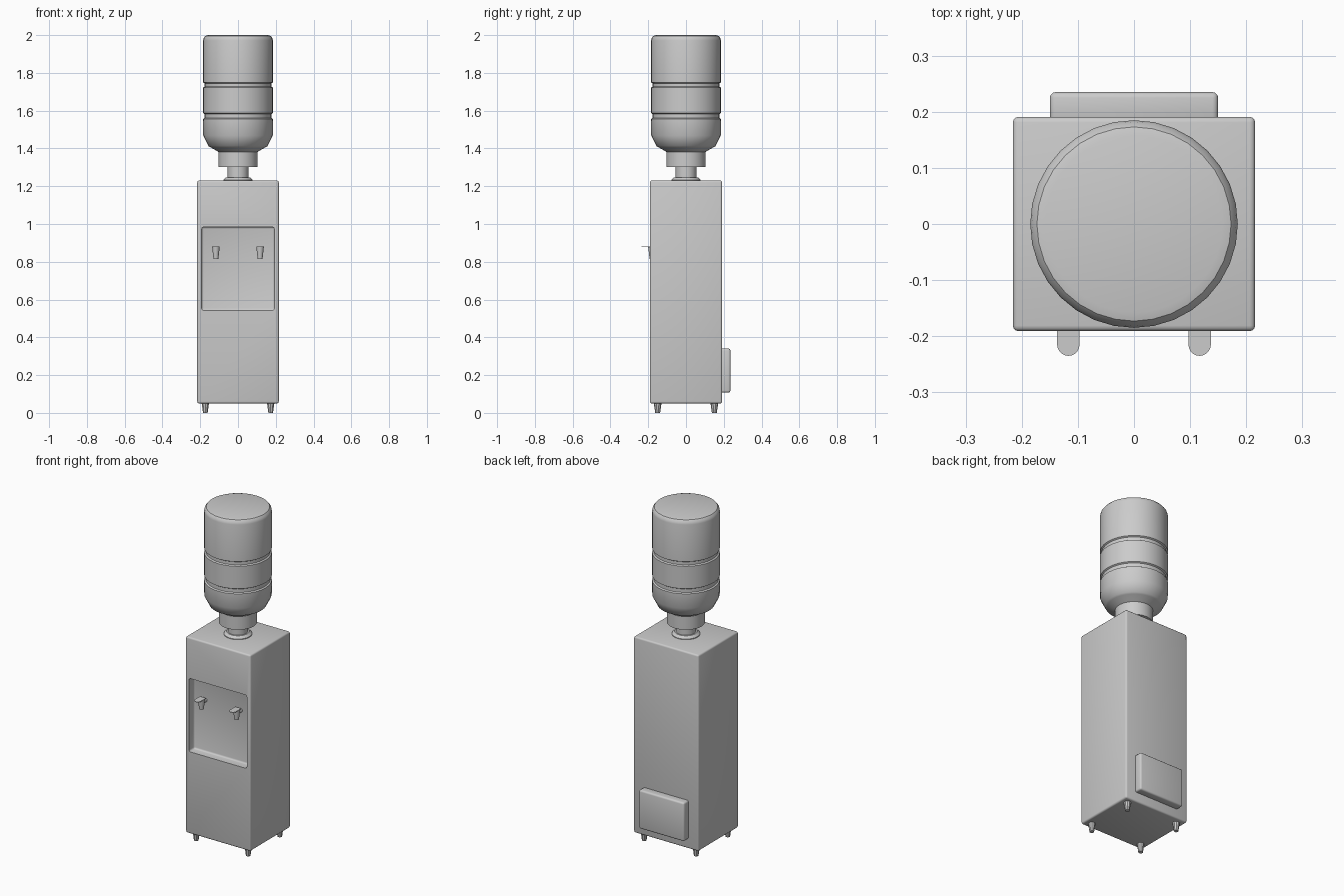
import bpy, bmesh, math
from mathutils import Matrix, Vector

if "Cube" in bpy.data.objects:
    bpy.data.objects.remove(bpy.data.objects["Cube"])


def finish(bm, name, angle=35):
    bmesh.ops.recalc_face_normals(bm, faces=bm.faces)
    mesh = bpy.data.meshes.new(name)
    bm.to_mesh(mesh)
    bm.free()
    ob = bpy.data.objects.new(name, mesh)
    bpy.context.collection.objects.link(ob)
    smooth(ob, angle)
    return ob


def smooth(ob, angle=35):
    bpy.ops.object.select_all(action='DESELECT')
    ob.select_set(True)
    bpy.context.view_layer.objects.active = ob
    bpy.ops.object.shade_smooth_by_angle(angle=math.radians(angle))


def rounded_box(name, lo, hi, radius, segments=3):
    lo, hi = Vector(lo), Vector(hi)
    bm = bmesh.new()
    bmesh.ops.create_cube(bm, size=1)
    for v in bm.verts:
        v.co = Vector([(lo[i] + hi[i]) / 2 + v.co[i] * (hi[i] - lo[i]) for i in range(3)])
    bmesh.ops.bevel(bm, geom=bm.edges[:], offset=radius, segments=segments,
                    profile=0.5, affect='EDGES')
    return finish(bm, name)


def lathe(name, profile, sides=32):
    bm = bmesh.new()
    rings = [[bm.verts.new((r * math.cos(2 * math.pi * k / sides),
                            r * math.sin(2 * math.pi * k / sides), z))
              for k in range(sides)] for r, z in profile]
    for a, b in zip(rings, rings[1:]):
        for k in range(sides):
            n = (k + 1) % sides
            bm.faces.new((a[k], a[n], b[n], b[k]))
    bm.faces.new(rings[0])
    bm.faces.new(rings[-1])
    return finish(bm, name)


def add_cone(bm, r_low, r_high, depth, matrix, sides):
    bmesh.ops.create_cone(bm, cap_ends=True, segments=sides, radius1=r_low,
                          radius2=r_high, depth=depth, matrix=matrix)


# Cabinet with the dispensing recess cut into its front
cabinet = rounded_box("cabinet", (-0.216, -0.191, 0.05), (0.216, 0.191, 1.23), 0.01)
cutter = rounded_box("recess_cutter", (-0.192, -0.30, 0.543), (0.192, -0.141, 0.984), 0.01)
cutter.hide_render = True
cut = cabinet.modifiers.new("recess", 'BOOLEAN')
cut.operation = 'DIFFERENCE'
cut.solver = 'EXACT'
cut.object = cutter
bpy.context.view_layer.objects.active = cabinet
bpy.ops.object.modifier_apply(modifier=cut.name)
bpy.data.objects.remove(cutter)
smooth(cabinet)

# Rear compressor box
rounded_box("rear_box", (-0.15, 0.18, 0.108), (0.15, 0.235, 0.34), 0.01)

# Water bottle, upside down, with two grooves
lathe("bottle", [
    (0.055, 1.235), (0.055, 1.302), (0.104, 1.302), (0.104, 1.382),
    (0.145, 1.406), (0.156, 1.412), (0.184, 1.468),
    (0.185, 1.556), (0.177, 1.561), (0.177, 1.582), (0.185, 1.587),
    (0.185, 1.722), (0.177, 1.727), (0.177, 1.745), (0.185, 1.750),
    (0.185, 1.972), (0.182, 1.985), (0.173, 1.996), (0.158, 2.0)])

# Collar where the bottle enters the cabinet
lathe("collar", [(0.077, 1.225), (0.077, 1.234), (0.063, 1.247)])

for side, label in ((-1, "left"), (1, "right")):
    # Tap: tapered spout, pipe to the recess wall, round-ended lever
    x = side * 0.117
    bm = bmesh.new()
    add_cone(bm, 0.013, 0.020, 0.062, Matrix.Translation((x, -0.180, 0.847)), 16)
    add_cone(bm, 0.011, 0.011, 0.05, Matrix.Translation((x, -0.160, 0.855))
             @ Matrix.Rotation(math.pi / 2, 4, 'X'), 16)
    outline = [(x + 0.02, -0.165), (x - 0.02, -0.165)]
    outline += [(x + 0.02 * math.cos(a), -0.215 + 0.02 * math.sin(a))
                for a in (math.pi * (1 + k / 10) for k in range(11))]
    lever = bm.faces.new([bm.verts.new((px, py, 0.877)) for px, py in outline])
    top = bmesh.ops.extrude_face_region(bm, geom=[lever], use_keep_orig=True)
    bmesh.ops.translate(bm, vec=(0, 0, 0.003),
                        verts=[g for g in top["geom"] if isinstance(g, bmesh.types.BMVert)])
    finish(bm, label + "_tap")

    # Tapered feet
    for end, y in (("front", -0.15), ("rear", 0.15)):
        bm = bmesh.new()
        add_cone(bm, 0.013, 0.021, 0.055, Matrix.Translation((side * 0.173, y, 0.0275)), 10)
        finish(bm, f"{end}_{label}_foot")
